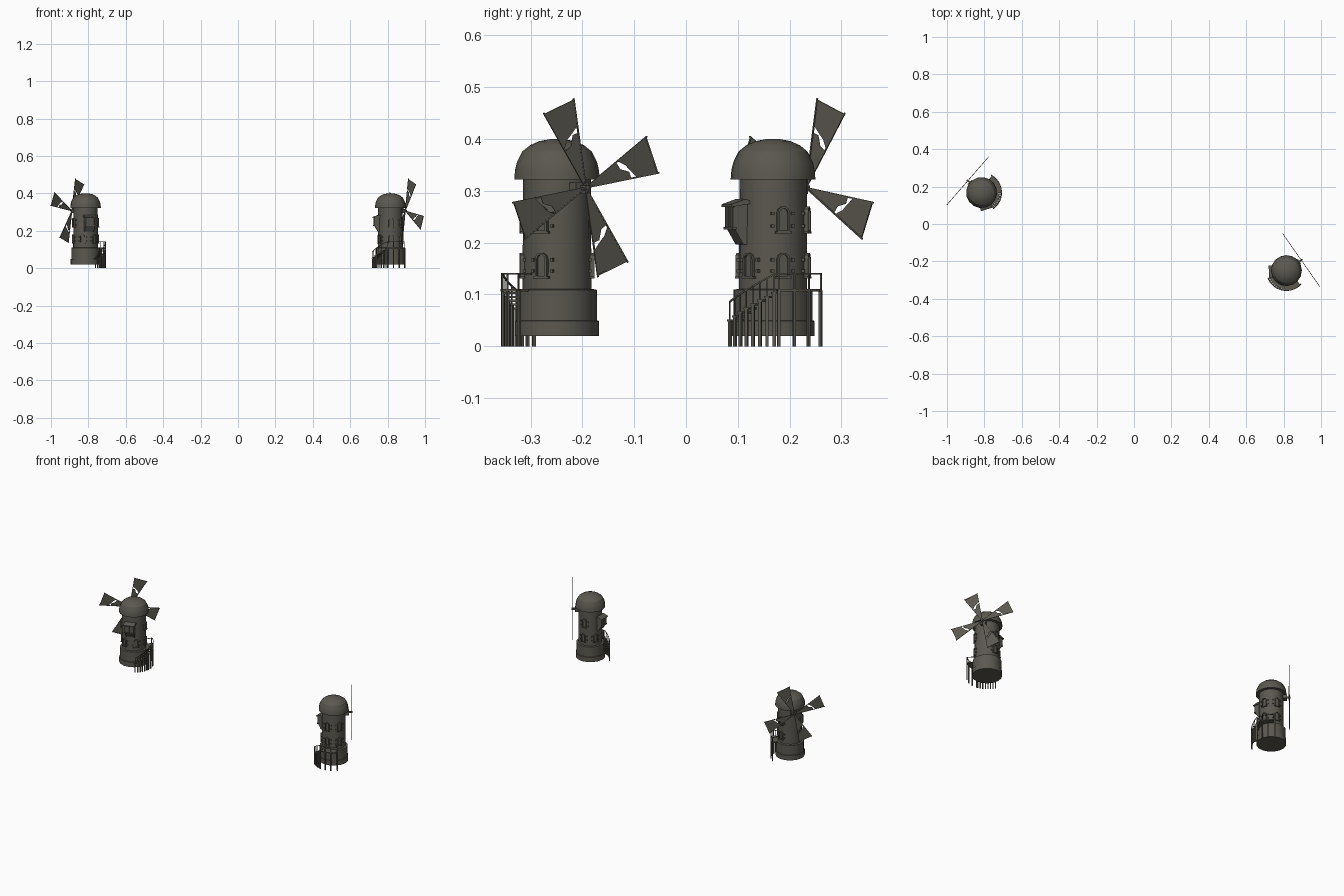
import bpy, bmesh, math
from mathutils import Matrix, Vector

if "Cube" in bpy.data.objects:
    bpy.data.objects.remove(bpy.data.objects["Cube"])

stone = bpy.data.materials.new("dark_grey_brown")
stone.diffuse_color = (0.105, 0.098, 0.08, 1)
stone.use_nodes = True
stone.node_tree.nodes["Principled BSDF"].inputs["Base Color"].default_value = stone.diffuse_color
rad = math.radians


def finish(name, bm, place, smooth=0):
    bmesh.ops.recalc_face_normals(bm, faces=bm.faces)
    bm.transform(place)
    me = bpy.data.meshes.new(name)
    bm.to_mesh(me)
    bm.free()
    me.materials.append(stone)
    ob = bpy.data.objects.new(name, me)
    bpy.context.collection.objects.link(ob)
    if smooth:
        bpy.ops.object.select_all(action='DESELECT')
        ob.select_set(True)
        bpy.context.view_layer.objects.active = ob
        bpy.ops.object.shade_smooth_by_angle(angle=rad(smooth))


def box(bm, size, loc, rot=None):
    """Box of a given size, moved to loc then turned by rot about the mill axis."""
    m = (rot or Matrix()) @ Matrix.Translation(loc) @ Matrix.Diagonal((*size, 1))
    bmesh.ops.create_cube(bm, size=1, matrix=m)


def bar(bm, a, b, w):
    a, b = Vector(a), Vector(b)
    q = (b - a).to_track_quat('Z', 'Y').to_matrix().to_4x4()
    m = Matrix.Translation((a + b) / 2) @ q @ Matrix.Diagonal((w, w, (b - a).length, 1))
    bmesh.ops.create_cube(bm, size=1, matrix=m)


def lathe(bm, profile, n):
    rings = [[bm.verts.new((r * math.cos(2 * math.pi * (i + .5) / n),
                            r * math.sin(2 * math.pi * (i + .5) / n), z)) for i in range(n)]
             for r, z in profile]
    for lo, hi in zip(rings, rings[1:]):
        for i in range(n):
            j = (i + 1) % n
            bm.faces.new((lo[i], lo[j], hi[j], hi[i]))
    bm.faces.new(rings[0])
    bm.faces.new(rings[-1])


def prism(bm, pts, d):
    """Extrude a closed outline by the vector d."""
    f = bm.faces.new([bm.verts.new(p) for p in pts])
    ext = bmesh.ops.extrude_face_region(bm, geom=[f], use_keep_orig=True)
    bmesh.ops.translate(bm, vec=d, verts=[v for v in ext['geom'] if isinstance(v, bmesh.types.BMVert)])


def polar(r, deg, z):
    return Vector((r * math.cos(rad(deg)), r * math.sin(rad(deg)), z))


def arch(w, z0, z1, x):
    """Arched outline in the y-z plane."""
    pts = [(x, -w, z0), (x, w, z0)]
    return pts + [(x, w * math.cos(rad(a)), z1 - w + w * math.sin(rad(a))) for a in range(0, 181, 36)]


def add_window(bm, deg, z0, z1):
    rot = Matrix.Rotation(rad(deg), 4, 'Z')
    new = bmesh.new()
    outer, inner = arch(.0125, z0, z1, .072), arch(.0085, z0 + .003, z1 - .004, .072)
    n = len(outer)
    for i in range(n):                       # raised arched surround
        j = (i + 1) % n
        prism(new, [outer[i], outer[j], inner[j], inner[i]], (-.012, 0, 0))
    prism(new, arch(.009, z0 + .002, z1 - .003, .067), (-.008, 0, 0))   # pane
    box(new, (.008, .032, .004), (.068, 0, z0))                         # sill
    for s in (-1, 1):                        # shutter pegs
        for z in (z0 + .012, z1 - .014):
            box(new, (.010, .006, .006), (.062, s * .0205, z))
    new.transform(rot)
    me = bpy.data.meshes.new("tmp")
    new.to_mesh(me)
    new.free()
    bm.from_mesh(me)
    bpy.data.meshes.remove(me)


def mill(tag, x, y, hub_angle):
    place = Matrix.Translation((x, y, 0)) @ Matrix.Rotation(rad(hub_angle), 4, 'Z')

    # tower with stepped base
    bm = bmesh.new()
    lathe(bm, [(.081, .02), (.081, .049), (.077, .05), (.077, .109), (.0665, .111), (.0655, .325)], 16)
    finish("tower_" + tag, bm, place, 24)

    # domed cap
    bm = bmesh.new()
    lathe(bm, [(.066, .322), (.0825, .322), (.081, .34), (.0775, .355), (.067, .376),
               (.052, .388), (.034, .396), (.012, .4)], 16)
    finish("dome_cap_" + tag, bm, place, 24)

    # arched windows, six below and the rest above
    bm = bmesh.new()
    for k in range(1, 6):
        add_window(bm, -61 * k, .133, .181)
    for deg in (-61, -122, 61):
        add_window(bm, deg, .220, .270)
    finish("windows_" + tag, bm, place)

    # bay window with tapered foot and sloping roof
    bm = bmesh.new()
    side = [(.055, .195), (.068, .197), (.086, .228), (.086, .27), (.055, .28)]
    prism(bm, [(px, -.026, pz) for px, pz in side], (0, .052, 0))
    roof = [(.055, .281), (.066, .284), (.094, .274), (.094, .269), (.055, .275)]
    prism(bm, [(px, -.032, pz) for px, pz in roof], (0, .064, 0))
    box(bm, (.008, .058, .005), (.087, 0, .228))
    for yy in (-.024, 0, .024):
        box(bm, (.004, .004, .04), (.087, yy, .249))
    bm.transform(Matrix.Rotation(rad(148), 4, 'Z'))
    finish("bay_window_" + tag, bm, place)

    # axle housing, axle and hub
    bm = bmesh.new()
    box(bm, (.03, .03, .022), (.07, 0, .305))
    bar(bm, (.06, 0, .306), (.104, 0, .306), .009)
    finish("axle_" + tag, bm, place)

    # four framed sails with torn cloth
    frame, cloth = bmesh.new(), bmesh.new()

    def p(r, a, off=0):
        return Vector((.097 + off, r * math.cos(rad(a)), .306 + r * math.sin(rad(a))))
    for k in range(4):
        c = 22 + 90 * k
        lo, hi = c - 12.5, c + 12.5
        for a in (lo, hi):
            bar(frame, p(0, a), p(.175, a), .0028)
        bar(frame, p(.171, lo), p(.171, hi), .003)
        prism(cloth, [p(.012, lo), p(.108, lo), p(.106, c - 5), p(.088, c + 2), p(.086, hi),
                      p(.012, hi)], (.001, 0, 0))
        prism(cloth, [p(.122, lo), p(.171, lo), p(.171, hi), p(.09, hi), p(.103, c + 3),
                      p(.108, c - 3)], (.001, 0, 0))
    finish("sail_frames_" + tag, frame, place)
    finish("sail_cloth_" + tag, cloth, place)

    # curved landing
    top, end, foot = -81, -134, -194
    bm = bmesh.new()
    steps = [top + (end - top) * i / 6 for i in range(7)]
    for a, b in zip(steps, steps[1:]):
        prism(bm, [polar(.07, a, .106), polar(.109, a, .106), polar(.109, b, .106),
                   polar(.07, b, .106)], (0, 0, .005))
    finish("landing_" + tag, bm, place)

    # stair treads with their posts
    treads, posts, rails = bmesh.new(), bmesh.new(), bmesh.new()
    count = 8
    line = [polar(.107, a, .14) for a in steps]
    for i in range(count):
        a = end + (foot - end) * (i + .5) / count
        z = .103 - .053 * i / (count - 1)
        box(treads, (.036, .011, .004), (.091, 0, z), Matrix.Rotation(rad(a), 4, 'Z'))
        box(posts, (.005, .006, z), (.106, 0, z / 2), Matrix.Rotation(rad(a), 4, 'Z'))
        box(rails, (.002, .002, .036), (.107, 0, z + .018), Matrix.Rotation(rad(a), 4, 'Z'))
        line.append(polar(.107, a, z + .036))
    for a in (top + 2, (top * 2 + end) / 3, (top + 2 * end) / 3, end + 1):
        box(posts, (.005, .006, .108), (.106, 0, .054), Matrix.Rotation(rad(a), 4, 'Z'))
        box(rails, (.003, .003, .034), (.107, 0, .124), Matrix.Rotation(rad(a), 4, 'Z'))
    # handrail, closed back to the wall at the landing end
    line.insert(0, polar(.07, top + 1, .14))
    for a, b in zip(line, line[1:]):
        bar(rails, a, b, .003)
    finish("stair_treads_" + tag, treads, place)
    finish("stair_posts_" + tag, posts, place)
    finish("stair_rails_" + tag, rails, place)


mill("west", -.815, .168, 139)
mill("east", .815, -.249, 35)
